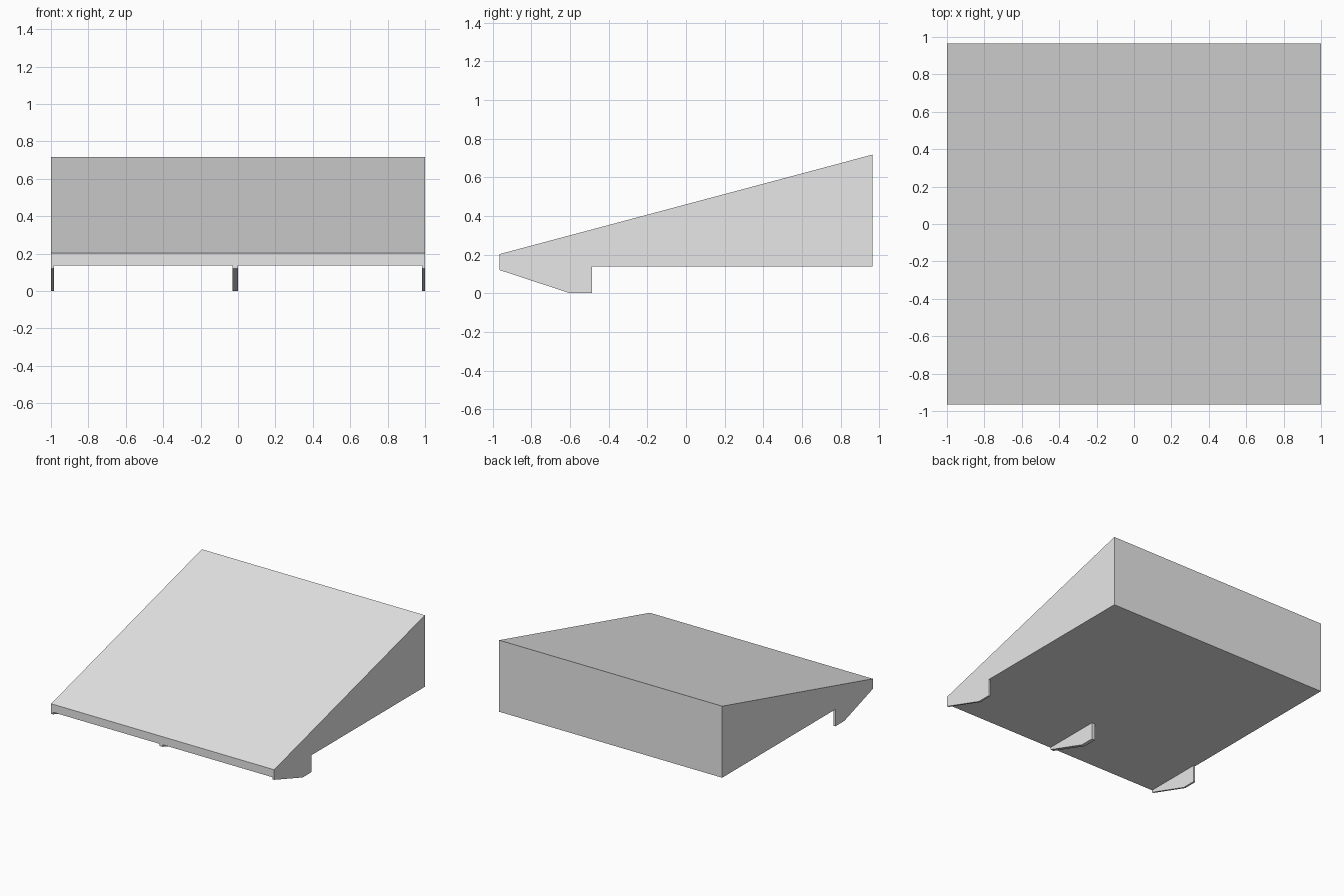
import bpy
import bmesh

if "Cube" in bpy.data.objects:
    bpy.data.objects.remove(bpy.data.objects["Cube"], do_unlink=True)

# One plain grey for everything
grey = bpy.data.materials.new("light_grey")
grey.use_nodes = True
grey.diffuse_color = (0.8, 0.8, 0.8, 1)
grey.node_tree.nodes["Principled BSDF"].inputs["Base Color"].default_value = (0.8, 0.8, 0.8, 1)

FRONT, BACK = -0.965, 0.965
UNDERSIDE = 0.137


def extrude_profile(name, profile, x0, x1):
    """Extrude a side profile of (y, z) points from x0 to x1."""
    bm = bmesh.new()
    face = bm.faces.new([bm.verts.new((x0, y, z)) for y, z in profile])
    result = bmesh.ops.extrude_face_region(bm, geom=[face])
    moved = [g for g in result["geom"] if isinstance(g, bmesh.types.BMVert)]
    bmesh.ops.translate(bm, verts=moved, vec=(x1 - x0, 0, 0))
    bmesh.ops.recalc_face_normals(bm, faces=bm.faces)
    mesh = bpy.data.meshes.new(name)
    bm.to_mesh(mesh)
    bm.free()
    mesh.materials.append(grey)
    obj = bpy.data.objects.new(name, mesh)
    bpy.context.collection.objects.link(obj)
    return obj


# Sloped wedge body
extrude_profile("wedge_body", [(FRONT, UNDERSIDE), (BACK, UNDERSIDE),
                               (BACK, 0.717), (FRONT, 0.202)], -1, 1)

# Thin hooked fins under the front edge
fin = [(FRONT, UNDERSIDE), (FRONT, 0.12), (-0.6, 0), (-0.485, 0), (-0.485, UNDERSIDE)]
for name, x0, x1 in (("right_fin", -1, -0.985),
                     ("middle_fin", -0.03, 0),
                     ("left_fin", 0.985, 1)):
    extrude_profile(name, fin, x0, x1)
